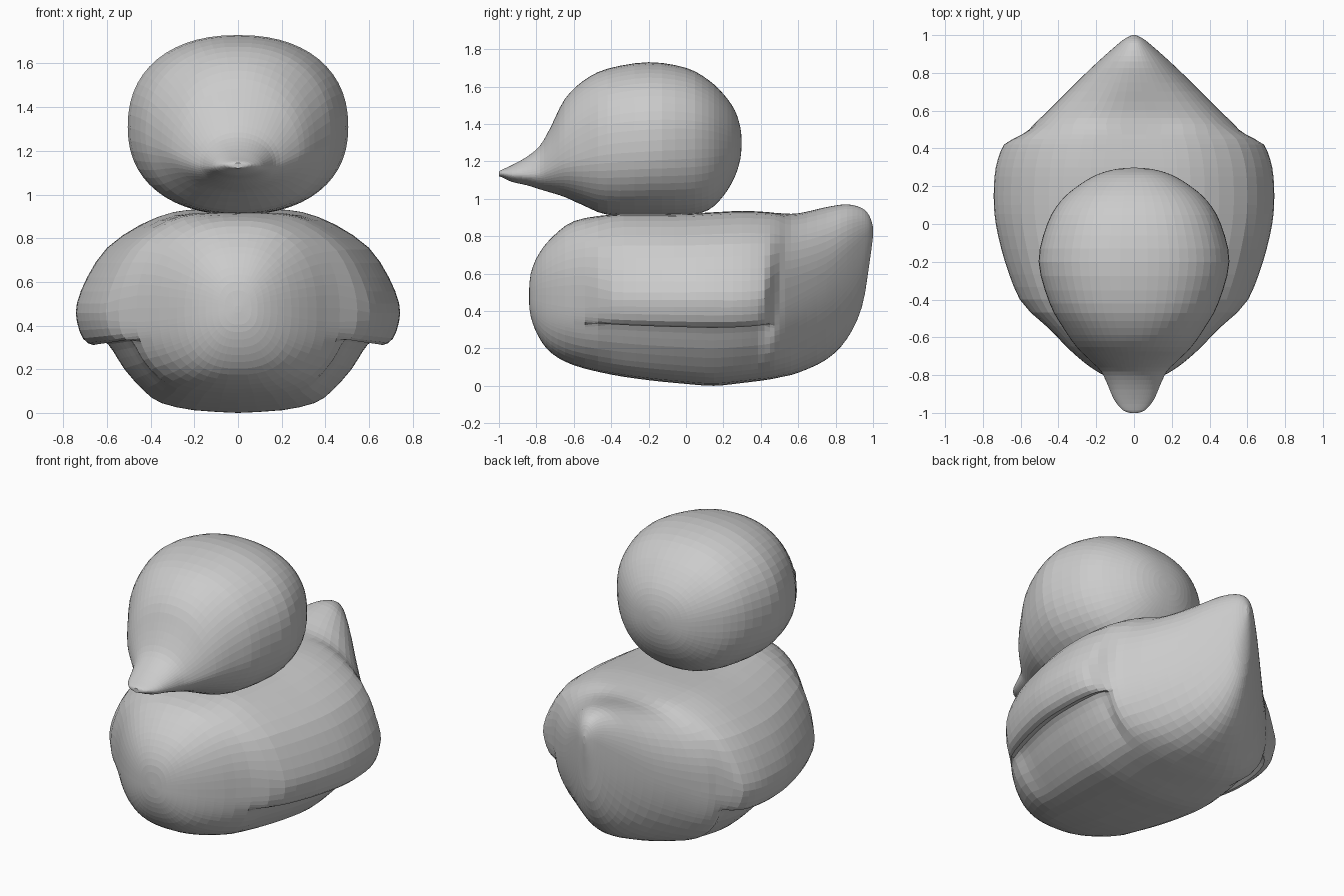
import bpy, math

if "Cube" in bpy.data.objects:
    bpy.data.objects.remove(bpy.data.objects["Cube"])

grey = bpy.data.materials.new("plain_grey")
grey.diffuse_color = (0.6, 0.6, 0.6, 1)
grey.use_nodes = True
grey.node_tree.nodes["Principled BSDF"].inputs["Base Color"].default_value = grey.diffuse_color


def resample(rows, n):
    """Smooth curve through the rows, n steps per span."""
    out = []
    for i in range(len(rows) - 1):
        a, b, c, d = (rows[max(i - 1, 0)], rows[i], rows[i + 1],
                      rows[min(i + 2, len(rows) - 1)])
        for k in range(n):
            t = k / n
            out.append([0.5 * (2 * q + (r - p) * t + (2 * p - 5 * q + 4 * r - s) * t * t
                               + (3 * q - p - 3 * r + s) * t ** 3)
                        for p, q, r, s in zip(a, b, c, d)])
    return out + [list(rows[-1])]


def smooth(t):
    t = min(max(t, 0), 1)
    return t * t * (3 - 2 * t)


def oval(theta, w, bot, mid, top, p):
    c, s = math.cos(theta), math.sin(theta)
    z = mid + (top - mid if s > 0 else mid - bot) * math.copysign(abs(s) ** (2 / p), s)
    return max(w, 0) * max(c, 0) ** (2 / p), z


def loft(name, sections):
    """Mirror half sections (top to bottom) into rings and skin them along y."""
    verts, faces = [], []
    n = 2 * len(sections[0][1]) - 2
    for y, half in sections:
        ring = half + [(-x, z) for x, z in half[-2:0:-1]]
        verts += [(x, y, z) for x, z in ring]
    for i in range(len(sections) - 1):
        for j in range(n):
            k = (j + 1) % n
            faces.append((i * n + j, i * n + k, (i + 1) * n + k, (i + 1) * n + j))
    faces.append(tuple(range(n))[::-1])
    faces.append(tuple(range(len(verts) - n, len(verts))))
    me = bpy.data.meshes.new(name)
    me.from_pydata(verts, [], faces)
    me.materials.append(grey)
    ob = bpy.data.objects.new(name, me)
    bpy.context.collection.objects.link(ob)
    return ob


# Head with beak: y, half width, bottom, widest height, top
head_rows = [
    (-1.0, .02, 1.12, 1.132, 1.145), (-.985, .06, 1.115, 1.135, 1.155),
    (-.93, .105, 1.09, 1.13, 1.18), (-.85, .14, 1.072, 1.13, 1.225),
    (-.78, .175, 1.05, 1.14, 1.285), (-.72, .235, 1.032, 1.17, 1.39),
    (-.65, .305, 1.01, 1.21, 1.53), (-.55, .375, .965, 1.25, 1.63),
    (-.42, .447, .915, 1.29, 1.695), (-.2, .505, .908, 1.31, 1.73),
    (0, .46, .91, 1.32, 1.7), (.12, .39, .94, 1.32, 1.635),
    (.2, .3, 1.015, 1.31, 1.56), (.26, .2, 1.115, 1.3, 1.475),
    (.29, .1, 1.21, 1.3, 1.385), (.298, .015, 1.29, 1.3, 1.31)]
head = []
for y, w, bot, mid, top in resample(head_rows, 3):
    p = 2 + 0.25 * smooth((y + .75) / .3)
    head.append((y, [oval(math.pi * (.5 - j / 28), w, bot, mid, top, p) for j in range(29)]))
loft("head_and_beak", head)

# Winged cross-section: x, z, matching angle on the plain oval
wing_profile = resample([
    (0, .92, 90), (.16, .918, 77), (.3, .905, 65), (.45, .85, 48), (.6, .75, 35),
    (.69, .62, 20), (.738, .5, 8), (.738, .42, -3), (.71, .34, -9), (.66, .31, -13),
    (.615, .33, -16), (.57, .28, -20), (.52, .2, -29), (.43, .1, -47),
    (.35, .045, -61), (.2, .012, -77), (0, 0, -90)], 2)

# Body with tail: y, half width, bottom, widest height, top, wing spread
body_rows = [
    (-.84, .015, .46, .475, .49, .7), (-.83, .09, .37, .475, .6, .7),
    (-.79, .18, .265, .47, .7, .7), (-.72, .28, .175, .46, .79, .7),
    (-.6, .405, .11, .45, .88, .7), (-.4, .56, .06, .45, .915, .82),
    (-.2, .6, .03, .45, .918, .92), (0, .61, .01, .45, .92, .985),
    (.15, .61, .0, .45, .928, 1), (.3, .605, .015, .45, .935, .985),
    (.42, .59, .03, .46, .93, .93), (.5, .555, .045, .48, .923, .85),
    (.6, .455, .07, .52, .922, .8), (.75, .305, .14, .6, .955, .8),
    (.86, .19, .25, .7, .97, .8), (.94, .1, .42, .78, .95, .8),
    (.98, .05, .65, .82, .91, .8), (1.0, .01, .8, .825, .85, .8)]
body = []
for y, w, bot, mid, top, spread in resample(body_rows, 3):
    p = 2.5 - 0.4 * smooth((y - .4) / .4)
    half = []
    for bx, bz, deg in wing_profile:
        x, z = oval(math.radians(deg), w, bot, mid, top, p)
        # wing swells in gently at the front and ends sharply, leaning back
        k = smooth((y + .58) / .22) * smooth((.49 + .12 * (bz - .35) - y) / .09)
        wz = mid + (bz - .45) * ((top - mid) / .47 if bz > .45 else (mid - bot) / .45)
        half.append((x + k * (bx * spread - x), z + k * (wz - z)))
    body.append((y, half))
loft("body_with_wings_and_tail", body)
